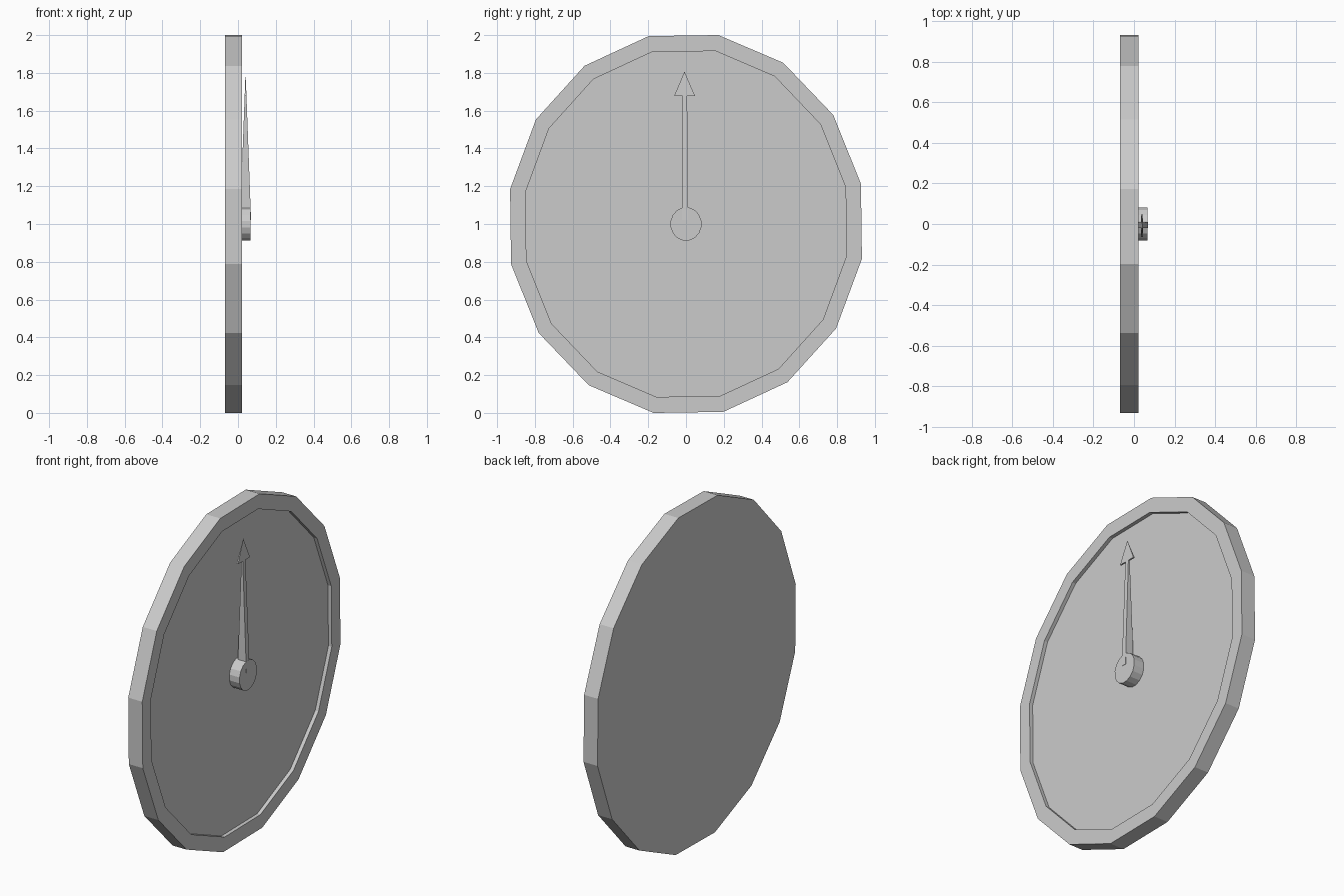
import bpy, bmesh
from math import cos, sin, radians

if "Cube" in bpy.data.objects:
    bpy.data.objects.remove(bpy.data.objects["Cube"])

CZ = 1.0      # dial centre height
SIDES = 16


def finish(bm, name):
    bmesh.ops.remove_doubles(bm, verts=bm.verts[:], dist=1e-5)
    bmesh.ops.recalc_face_normals(bm, faces=bm.faces[:])
    me = bpy.data.meshes.new(name)
    bm.to_mesh(me)
    bm.free()
    ob = bpy.data.objects.new(name, me)
    bpy.context.collection.objects.link(ob)
    return ob


def lofted_disc(name, rings):
    """Join slightly oval 16-sided rings given as (x, y radius, z radius), capping both ends."""
    bm = bmesh.new()
    loops = []
    for x, ry, rz in rings:
        angles = [radians(12.05 + 360 / SIDES * k) for k in range(SIDES)]
        loops.append([bm.verts.new((x, ry * cos(a), CZ + rz * sin(a))) for a in angles])
    for a, b in zip(loops, loops[1:]):
        for i in range(SIDES):
            j = (i + 1) % SIDES
            bm.faces.new((a[i], a[j], b[j], b[i]))
    bm.faces.new(loops[0])
    bm.faces.new(loops[-1])
    return finish(bm, name)


# dial body with raised rim and shallow recessed face
lofted_disc("dial_body", [(-0.07, 0.947, 1.017), (0.022, 0.947, 1.017),
                          (0.022, 0.864, 0.931), (0.0, 0.864, 0.931)])

# central hub
lofted_disc("hub", [(0.0, 0.083, 0.089), (0.067, 0.083, 0.089)])

# arrow hand: outline in (y, z), thickness tapering to nothing at the tip
outline = [(-0.020, 1.02), (0.011, 1.02), (0.006, 1.677), (0.048, 1.677),
           (-0.008, 1.807), (-0.063, 1.677), (-0.019, 1.677)]
bm = bmesh.new()
sides = []
for s in (-1, 1):
    sides.append([bm.verts.new((0.04 + s * 0.037 * (1.807 - z), y, z)) for y, z in outline])
n = len(outline)
for loop in sides:
    bm.faces.new(loop)
for i in range(n):
    j = (i + 1) % n
    bm.faces.new((sides[0][i], sides[0][j], sides[1][j], sides[1][i]))
finish(bm, "arrow_hand")
